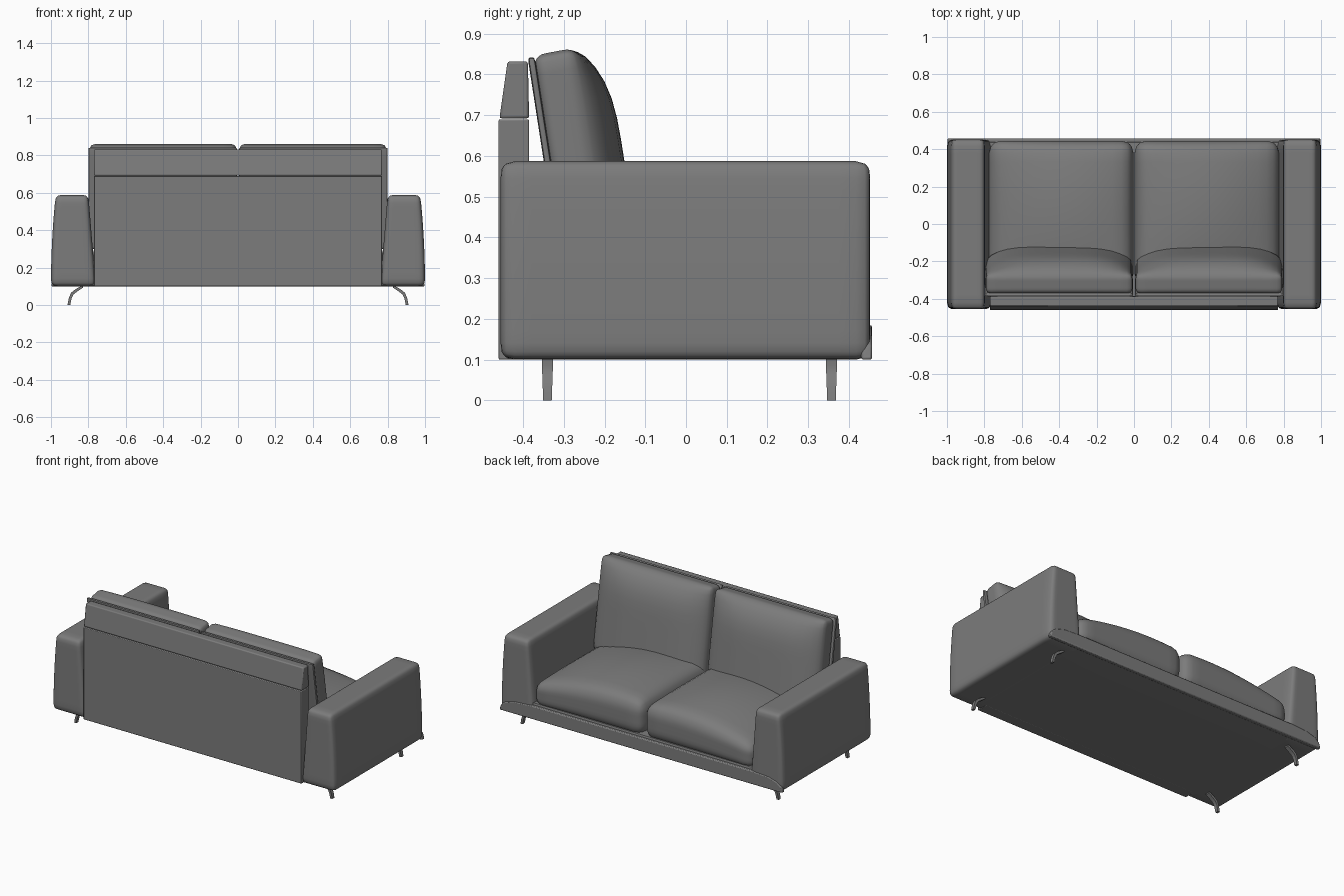
import bpy, bmesh, math
from mathutils import Vector

cube = bpy.data.objects.get("Cube")
if cube:
    bpy.data.objects.remove(cube, do_unlink=True)

fabric = bpy.data.materials.new("grey fabric")
fabric.use_nodes = True
GREY = (0.2, 0.2, 0.2, 1)
fabric.diffuse_color = GREY
bsdf = next(n for n in fabric.node_tree.nodes if n.type == 'BSDF_PRINCIPLED')
bsdf.inputs["Base Color"].default_value = GREY
bsdf.inputs["Roughness"].default_value = 0.8


def finish(name, bm, mirror=False, bevel=0):
    """Turn a bmesh into a named, shaded object."""
    bmesh.ops.recalc_face_normals(bm, faces=bm.faces)
    mesh = bpy.data.meshes.new(name)
    bm.to_mesh(mesh)
    bm.free()
    mesh.materials.append(fabric)
    ob = bpy.data.objects.new(name, mesh)
    bpy.context.collection.objects.link(ob)
    bpy.ops.object.select_all(action='DESELECT')
    ob.select_set(True)
    bpy.context.view_layer.objects.active = ob
    bpy.ops.object.shade_smooth_by_angle(angle=math.radians(35))
    if bevel:
        b = ob.modifiers.new("soft edges", 'BEVEL')
        b.width, b.segments = bevel, 2
    if mirror:
        m = ob.modifiers.new("other side", 'MIRROR')
        m.use_mirror_merge = False
    return ob


def soft_box(name, low, high, radius, shape=None, mirror=True, cuts=15):
    """Rounded box; shape(point, u, v, w) moves points, with u, v, w in -1..1."""
    low, high = Vector(low), Vector(high)
    mid, half = (low + high) / 2, (high - low) / 2
    bm = bmesh.new()
    bmesh.ops.create_cube(bm, size=2)
    bmesh.ops.subdivide_edges(bm, edges=bm.edges, cuts=cuts, use_grid_fill=True)
    for vert in bm.verts:
        # crowd the grid towards the edges, then round them
        p = Vector([math.sin(c * math.pi / 2) * h for c, h in zip(vert.co, half)])
        core = Vector([max(radius - h, min(h - radius, c)) for c, h in zip(p, half)])
        p = core + (p - core).normalized() * radius
        u, v, w = (c / h for c, h in zip(p, half))
        p += mid
        if shape:
            shape(p, u, v, w)
        vert.co = p
    return finish(name, bm, mirror)


def extrude(name, outline, axis, start, end, mirror=False, bevel=0):
    """Extrude a 2D outline along x or y."""
    bm = bmesh.new()
    def place(a, b, d):
        return (d, a, b) if axis == 'x' else (a, d, b)
    face = bm.faces.new([bm.verts.new(place(a, b, start)) for a, b in outline])
    out = bmesh.ops.extrude_face_region(bm, geom=[face])
    move = Vector(place(0, 0, end - start))
    bmesh.ops.translate(bm, vec=move, verts=[g for g in out["geom"] if isinstance(g, bmesh.types.BMVert)])
    return finish(name, bm, mirror, bevel)


# Arms: taper towards the top on both sides
def arm_shape(p, u, v, w):
    t = (w + 1) / 2
    p.x += 0.04 * t * (1 - u) / 2 - 0.025 * t * t * (1 + u) / 2


soft_box("arm", (0.76, -0.455, 0.1), (1, 0.452, 0.587), 0.032, arm_shape)

# Base and the front apron with rounded ends
soft_box("base", (-0.97, -0.44, 0.1), (0.97, 0.44, 0.2), 0.01, mirror=False, cuts=5)
side = [(1, 0.1), (0.99, 0.135), (0.96, 0.16), (0.9, 0.178), (0.78, 0.185)]
apron = side + [(-x, z) for x, z in reversed(side)]
extrude("front_apron", apron, 'y', 0.43, 0.457, bevel=0.006)


# Seat cushions: domed, lower beside the arms
def seat_shape(p, u, v, w):
    t = (w + 1) / 2
    p.z += t * (0.075 * (1 - u * u) * (1 - 0.6 * v * v) - 0.035 * u)


soft_box("seat_cushion", (0.003, -0.33, 0.17), (0.775, 0.445, 0.36), 0.065, seat_shape)

# Back frame: upright panel and a tapered head strip
extrude("back_panel", [(-0.46, 0.1), (-0.46, 0.69), (-0.385, 0.69), (-0.385, 0.1)],
        'x', -0.77, 0.77, bevel=0.004)
extrude("back_head_strip", [(-0.458, 0.692), (-0.438, 0.832), (-0.388, 0.832), (-0.385, 0.692)],
        'x', -0.77, 0.77, bevel=0.006)


# Back cushions: leaning back, with a bulging front
def lean(p, u, v, w):
    p.y -= 0.155 * (p.z - 0.58)


def back_shape(p, u, v, w):
    front = (v + 1) / 2
    p.z += 0.02 * (front - 1) * (w + 1) / 2
    p.y += front * 0.075 * (1 - u ** 4) * (1 - max(w, 0) ** 4)
    lean(p, u, v, w)


soft_box("back_cushion", (0.008, -0.335, 0.3), (0.793, -0.225, 0.866), 0.03, back_shape)
soft_box("back_cushion_support", (0.005, -0.348, 0.3), (0.8, -0.33, 0.842), 0.008, lean, cuts=9)

# Legs: thin curved blades, tapered downwards
leg_outer = [(0.83, 0.105), (0.868, 0.085), (0.893, 0.065), (0.905, 0.035), (0.912, 0)]
leg_inner = [(0.897, 0), (0.89, 0.035), (0.878, 0.058), (0.862, 0.07), (0.83, 0.092)]
for name, y in (("back_leg", -0.34), ("front_leg", 0.357)):
    leg = extrude(name, leg_outer + leg_inner, 'y', y - 0.014, y + 0.014, mirror=True)
    for vert in leg.data.vertices:
        vert.co.y = y + (vert.co.y - y) * (0.75 + 2.5 * vert.co.z)
